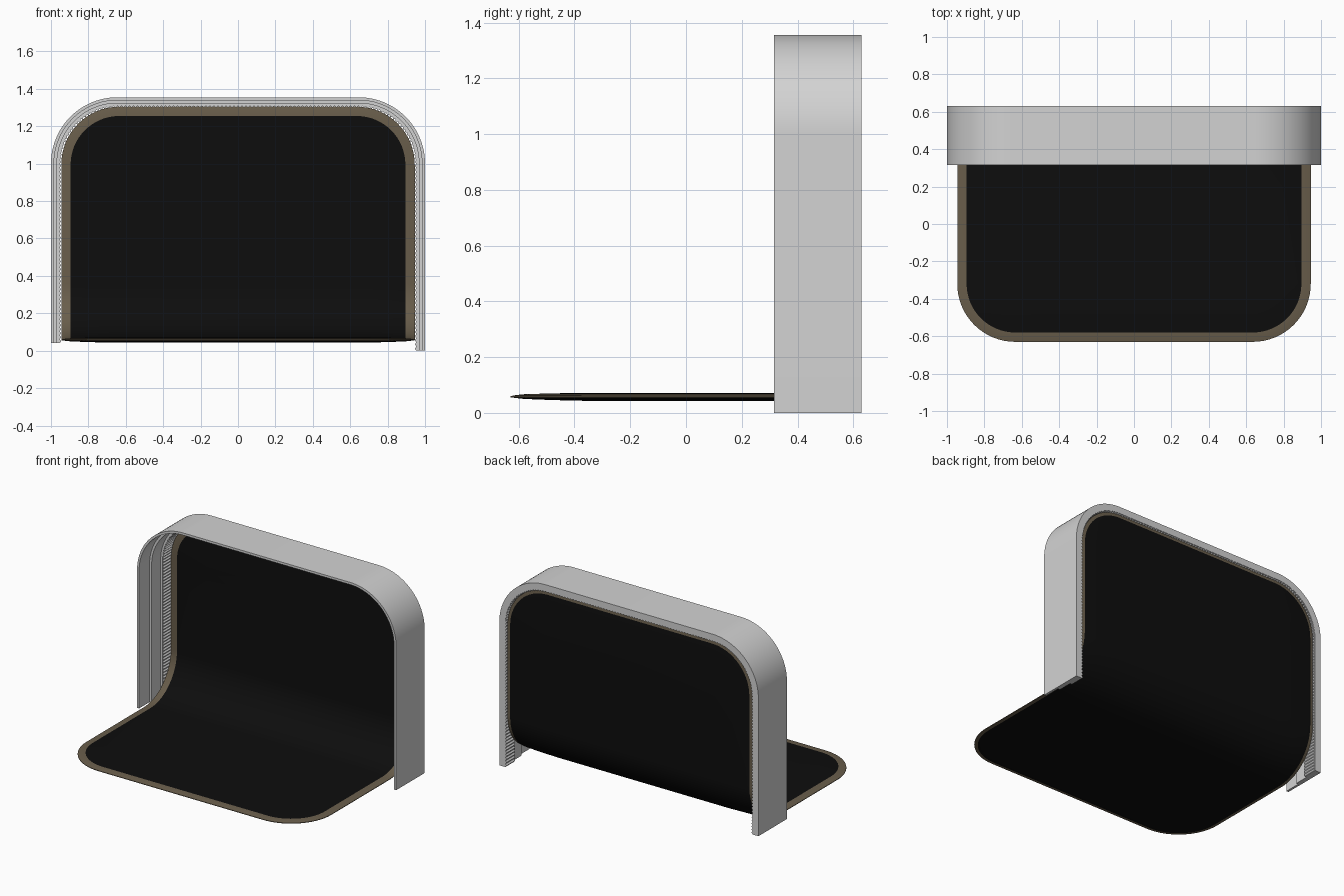
import bpy, bmesh, math
from mathutils import Vector

cube = bpy.data.objects.get("Cube")
if cube:
    bpy.data.objects.remove(cube)


def material(name, rgb):
    m = bpy.data.materials.new(name)
    m.use_nodes = True
    m.diffuse_color = (*rgb, 1)
    m.node_tree.nodes["Principled BSDF"].inputs["Base Color"].default_value = (*rgb, 1)
    return m


grey = material("light grey", (0.65, 0.65, 0.65))
black = material("black", (0.004, 0.004, 0.004))
brown = material("taupe", (0.14, 0.11, 0.07))


def finish(name, bm, mats, angle=30):
    bmesh.ops.recalc_face_normals(bm, faces=bm.faces)
    mesh = bpy.data.meshes.new(name)
    bm.to_mesh(mesh)
    bm.free()
    for m in mats:
        mesh.materials.append(m)
    ob = bpy.data.objects.new(name, mesh)
    bpy.context.collection.objects.link(ob)
    bpy.ops.object.select_all(action='DESELECT')
    ob.select_set(True)
    bpy.context.view_layer.objects.active = ob
    bpy.ops.object.shade_smooth_by_angle(angle=math.radians(angle))
    return ob


# Bent panel: pillow-shaped rounded sheet, laid out flat and then folded
HALF, CORNER, BEND = 0.945, 0.31, 0.30
FLOOR_Z, FRONT_Y, BACK_Y = 0.058, -0.63, 0.615
FLAT = BACK_Y - BEND - FRONT_Y
ARC = BEND * math.pi / 2
LENGTH = FLAT + ARC + 1.305 - FLOOR_Z - BEND


def outline(inset, height):
    r = CORNER - inset
    centres = [(HALF - CORNER, LENGTH - CORNER), (CORNER - HALF, LENGTH - CORNER),
               (CORNER - HALF, CORNER), (HALF - CORNER, CORNER)]
    pts = []
    for q, (cx, cy) in enumerate(centres):
        for i in range(17):
            a = (q + i / 16) * math.pi / 2
            pts.append((cx + r * math.cos(a), cy + r * math.sin(a), height))
    return pts


def fold(p):
    x, s, h = p
    if s <= FLAT:
        return Vector((x, FRONT_Y + s, FLOOR_Z + h))
    if s <= FLAT + ARC:
        a = (s - FLAT) / BEND
        r = BEND - h
        return Vector((x, FRONT_Y + FLAT + r * math.sin(a), FLOOR_Z + BEND - r * math.cos(a)))
    return Vector((x, BACK_Y - h, FLOOR_Z + BEND + s - FLAT - ARC))


bm = bmesh.new()
top = [(0, 0.002), (0.02, 0.006), (0.05, 0.009), (0.15, 0.012), (0.28, 0.014)]
under = [(0.28, -0.015), (0.15, -0.012), (0.05, -0.008), (0.022, -0.005), (0, -0.002)]
rings = [[bm.verts.new(p) for p in outline(*ring)] for ring in under + top]
for k, (a, b) in enumerate(zip(rings, rings[1:])):
    n = len(a)
    for i in range(n):
        f = bm.faces.new((a[i], a[(i + 1) % n], b[(i + 1) % n], b[i]))
        f.material_index = 1 if 3 <= k <= 6 else 0
bm.faces.new(rings[0])
bm.faces.new(rings[-1])
for i in range(21):
    bmesh.ops.bisect_plane(bm, geom=bm.verts[:] + bm.edges[:] + bm.faces[:], dist=1e-5,
                           plane_co=(0, FLAT + ARC * i / 20, 0), plane_no=(0, 1, 0))
for v in bm.verts:
    v.co = fold(v.co)
finish("bent_panel", bm, [black, brown])

# Arched frame: a U path swept with a profile of (wall depth, y)
R, SPRING = 0.355, 1.0
Z_LEFT, Z_RIGHT = 0.0, 0.04


def arch(depth, leg, arc, span):
    cx, r = 1 - R, R - depth
    pts = [(-1 + depth, Z_RIGHT + (SPRING - Z_RIGHT) * i / leg) for i in range(leg)]
    for i in range(arc):
        a = math.pi - i / arc * math.pi / 2
        pts.append((-cx + r * math.cos(a), SPRING + r * math.sin(a)))
    pts += [(-cx + 2 * cx * i / span, SPRING + r) for i in range(span)]
    for i in range(arc):
        a = (1 - i / arc) * math.pi / 2
        pts.append((cx + r * math.cos(a), SPRING + r * math.sin(a)))
    pts += [(1 - depth, SPRING + (Z_LEFT - SPRING) * i / leg) for i in range(leg + 1)]
    return pts


def sweep(name, profile, divisions, tooth=0):
    bm = bmesh.new()
    rows = []
    for depth, y, toothed in profile:
        low, high = arch(depth, *divisions), arch(depth + tooth, *divisions)
        rows.append([bm.verts.new((p[0], y, p[1])) for p in
                     (high[i] if toothed and i % 2 else low[i] for i in range(len(low)))])
    n = len(rows)
    for j in range(n):
        a, b = rows[j], rows[(j + 1) % n]
        for i in range(len(a) - 1):
            bm.faces.new((a[i], a[i + 1], b[i + 1], b[i]))
    for end in (0, -1):
        bm.faces.new([row[end] for row in rows])
    return finish(name, bm, [grey])


# Stepped shell, thickening towards the back
steps = [(0.0, 0.63), (0.0, 0.315), (0.016, 0.315), (0.016, 0.43),
         (0.032, 0.43), (0.032, 0.53), (0.047, 0.53), (0.047, 0.63)]
sweep("arched_frame", [(d, y, False) for d, y in steps], (1, 24, 1))

# Fine ribs lining the innermost step
ribs = [(0.04, 0.628, False), (0.04, 0.532, False), (0.046, 0.532, True), (0.046, 0.628, True)]
sweep("ribbed_lining", ribs, (90, 50, 120), tooth=0.009)
